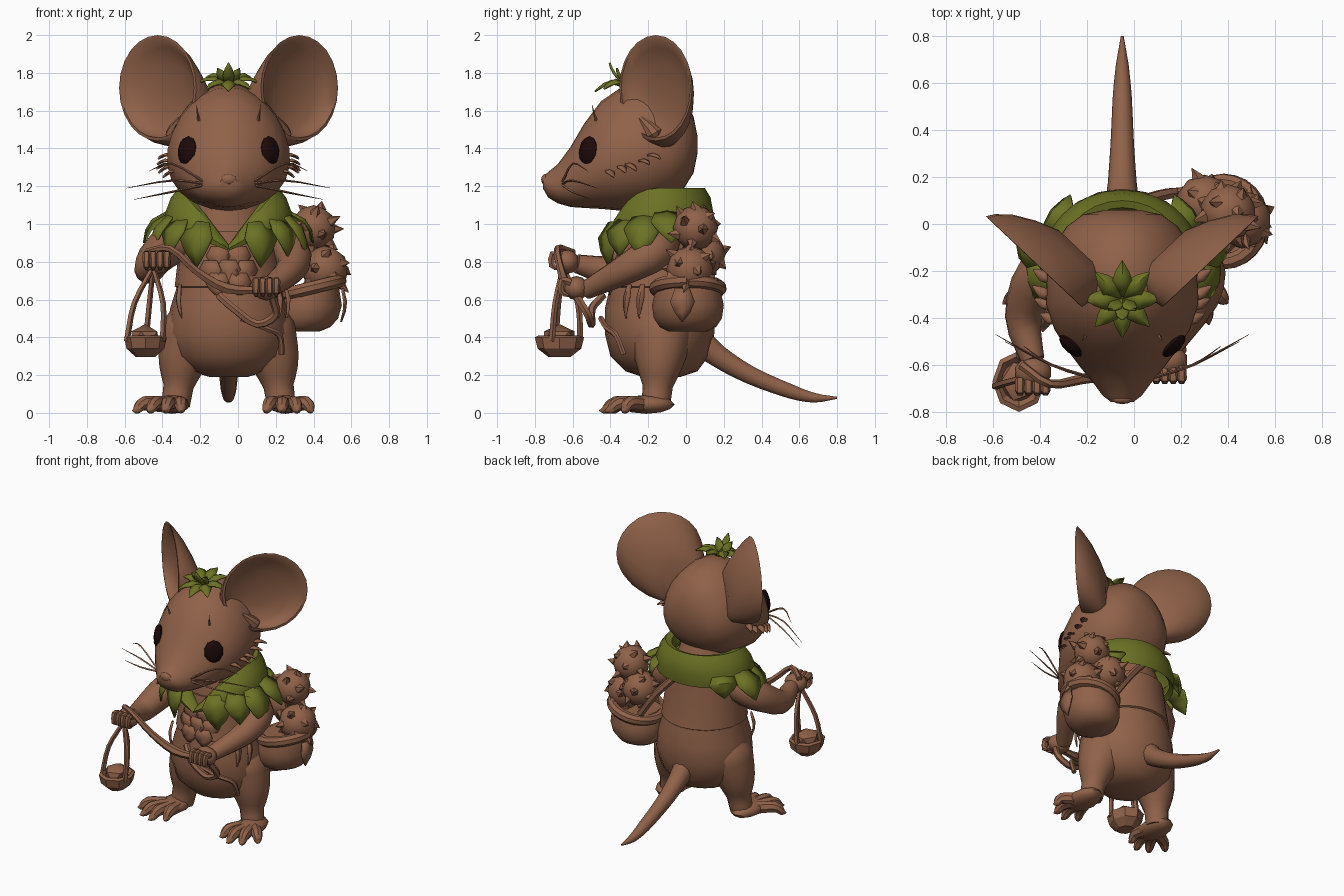
import bpy, bmesh, math, random
from mathutils import Vector as V
from mathutils.bvhtree import BVHTree

random.seed(4)
if "Cube" in bpy.data.objects:
    bpy.data.objects.remove(bpy.data.objects["Cube"])
C = -0.05                      # middle plane of the animal
X, Y, Z = V((1, 0, 0)), V((0, 1, 0)), V((0, 0, 1))


def material(name, rgb):
    m = bpy.data.materials.new(name)
    m.use_nodes = True
    m.diffuse_color = (*rgb, 1)
    m.node_tree.nodes["Principled BSDF"].inputs["Base Color"].default_value = (*rgb, 1)
    return m


FUR = material("brown fur", (0.28, 0.122, 0.067))
LEAF = material("leaf green", (0.15, 0.17, 0.018))
DARK = material("dark eye", (0.012, 0.003, 0.003))


def finish(name, bm, mat, angle=40):
    bmesh.ops.recalc_face_normals(bm, faces=bm.faces)
    me = bpy.data.meshes.new(name)
    bm.to_mesh(me)
    bm.free()
    me.materials.append(mat)
    ob = bpy.data.objects.new(name, me)
    bpy.context.collection.objects.link(ob)
    bpy.ops.object.select_all(action='DESELECT')
    bpy.context.view_layer.objects.active = ob
    ob.select_set(True)
    bpy.ops.object.shade_smooth_by_angle(angle=math.radians(angle))
    return ob


def oval(c, u, v, n=20):
    return [c + u * math.cos(i * math.tau / n) + v * math.sin(i * math.tau / n) for i in range(n)]


def loft(name, rings, mat=FUR, caps=True, angle=40):
    bm = bmesh.new()
    rows = [[bm.verts.new(p) for p in r] for r in rings]
    for a, b in zip(rows, rows[1:]):
        for i in range(len(a)):
            j = (i + 1) % len(a)
            bm.faces.new((a[i], a[j], b[j], b[i]))
    if caps:
        bm.faces.new(rows[0])
        bm.faces.new(rows[-1])
    return finish(name, bm, mat, angle)


def tube(name, pts, radii, mat=FUR, sides=10, steps=3):
    """Round tube through smoothly joined points with changing radius."""
    pts = [V(p) for p in pts]
    ext = [2 * pts[0] - pts[1]] + pts + [2 * pts[-1] - pts[-2]]
    path, rad = [], []
    for i in range(len(pts) - 1):
        a, b, c, d = ext[i:i + 4]
        for k in range(steps):
            t = k / steps
            path.append(0.5 * (2 * b + (c - a) * t + (2 * a - 5 * b + 4 * c - d) * t * t
                               + (3 * b - a - 3 * c + d) * t ** 3))
            rad.append(radii[i] * (1 - t) + radii[i + 1] * t)
    path.append(pts[-1])
    rad.append(radii[-1])
    rings, u = [], None
    for i, p in enumerate(path):
        d = (path[min(i + 1, len(path) - 1)] - path[max(i - 1, 0)]).normalized()
        u = u or (X if abs(d.x) < 0.8 else Y)
        u = (u - d * u.dot(d)).normalized()
        rings.append(oval(p, u * rad[i], d.cross(u) * rad[i], sides))
    return loft(name, rings, mat)


def ball(name, c, r, mat=FUR, level=2, z_axis=Z):
    bm = bmesh.new()
    bmesh.ops.create_icosphere(bm, subdivisions=level, radius=1)
    q = z_axis.to_track_quat('Z', 'Y')
    for v in bm.verts:
        v.co = V(c) + q @ V((v.co.x * r[0], v.co.y * r[1], v.co.z * r[2]))
    return finish(name, bm, mat)


def leaf(name, base, tip, width, out, mat=LEAF, bend=0.03):
    """Pointed leaf with a raised midrib."""
    base, tip, out = V(base), V(tip), V(out).normalized()
    side = (tip - base).cross(out).normalized()
    bm = bmesh.new()
    rows = []
    for t, w in ((0, 0.6), (0.4, 1), (0.7, 0.65), (1, 0.03)):
        p = base.lerp(tip, t) + out * bend * math.sin(math.pi * t)
        rows.append([bm.verts.new(p + side * w * k * width / 2 + out * (0 if k else bend * 0.7 * w))
                     for k in (-1, 0, 1)])
    for a, b in zip(rows, rows[1:]):
        for i in (0, 1):
            bm.faces.new((a[i], a[i + 1], b[i + 1], b[i]))
    ob = finish(name, bm, mat)
    ob.modifiers.new("thickness", 'SOLIDIFY').thickness = 0.01
    return ob


def surface(ob):
    me = ob.data
    return BVHTree.FromPolygons([v.co for v in me.vertices], [p.vertices for p in me.polygons])


# Torso and layered vest
body = [(.19, .1, .1, -.13), (.22, .2, .19, -.13), (.3, .29, .26, -.14), (.42, .325, .29, -.14),
        (.55, .31, .29, -.14), (.68, .27, .26, -.14), (.82, .26, .24, -.14), (.95, .24, .22, -.14),
        (1.08, .19, .19, -.15), (1.2, .16, .16, -.17)]
torso = loft("torso", [oval(V((C, y, z)), X * a, Y * b) for z, a, b, y in body])
vest = loft("vest", [oval(V((C, -.14, z)), X * a, Y * b) for z, a, b in
                     ((.66, .27, .26), (.67, .285, .275), (.8, .27, .25), (.96, .25, .23))])
chest = surface(vest)
for row, count in ((.84, 2), (.77, 3), (.70, 2)):
    for i in range(count):
        x = C + (i - (count - 1) / 2) * .13
        p, n, _, _ = chest.find_nearest(V((x, -.45, row)))
        leaf("vest_scale", p + Z * .05, p - Z * .08, .13, n, FUR, .006)

# Head: cross-sections from the back of the skull to the nose
skull = [(.06, 1.47, 1.37, .07), (.04, 1.57, 1.27, .16), (-.01, 1.65, 1.19, .225), (-.08, 1.71, 1.13, .27),
         (-.2, 1.745, 1.08, .305), (-.34, 1.725, 1.07, .31), (-.45, 1.65, 1.08, .275), (-.54, 1.53, 1.085, .22),
         (-.61, 1.41, 1.09, .17), (-.68, 1.315, 1.11, .115), (-.73, 1.275, 1.14, .08), (-.758, 1.25, 1.19, .045)]
rings = []
for y, top, low, w in skull:
    ring = oval(V((C, y, (top + low) / 2)), X * w, Z * (top - low) / 2, 24)
    for p in ring:
        k = (p.z - (top + low) / 2) / (top - low)
        p.x = C + (p.x - C) * (1.04 - .35 * k)
    rings.append(ring)
head = loft("head", rings)
skin = surface(head)
ball("nose", (C, -.745, 1.235), (.045, .022, .03))

for s in (-1, 1):
    def at(x, y, z):
        return V((C + s * x, y, z))

    # Cupped ear: outside from the base to the rim, then back down inside
    u = V((s * .73, .69, 0))
    base, rim = at(.16, -.13, 1.55), at(.375, -.16, 1.72)
    cup = [(0, .15), (.3, .2), (.6, .245), (.85, .273), (1, .28), (1.01, .265), (.85, .24), (.68, .18), (.57, .06)]
    loft("ear", [oval(base.lerp(rim, k) + Y * .02 * math.sin(math.pi * min(k, 1)), u * r, Z * r, 24)
                 for k, r in cup], angle=50)
    tube("ear_lobe", [at(.25, -.16, 1.42), at(.29, -.17, 1.48), at(.25, -.24, 1.56)], [.02, .045, .015], sides=8)

    # Eye, brow and cheek tufts, whiskers
    p, n, _, _ = skin.find_nearest(at(.24, -.54, 1.4))
    ball("eye", p, (.064, .078, .026), DARK, 2, V((n.x, n.y, n.z * .4)))
    p, n, _, _ = skin.find_nearest(at(.16, -.48, 1.55))
    tube("brow_tuft", [p, p + n * .015 + Z * .03, p + n * .03 + Z * .07], [.008, .005, .001], sides=4)
    for i in range(5):
        p, n, _, _ = skin.find_nearest(at(.4, -.45 + i * .07, 1.25 + i * .03))
        leaf("cheek_tuft", p - n * .015, p + n * .04 + V((s * .02, .05, -.02)), .05, Z, FUR, .01)
    for tip in ((.54, -.47, 1.19), (.5, -.5, 1.13), (.42, -.52, 1.28)):
        tube("whisker", [at(.11, -.66, 1.21), at(.3, -.6, tip[2] + .04), at(*tip)],
             [.007, .006, .001], sides=4)

    # Leg and clawed foot
    turn = .06 if s < 0 else 0
    tube("leg", [at(.12, -.13, .56), at(.19, -.13, .42), at(.245, -.14, .27), at(.265, -.15, .14),
                 at(.28, -.16, .04)], [.13, .172, .13, .08, .075], sides=12)
    ball("foot", at(.3, -.21, .045), (.095, .15, .05))
    for x, y in ((.19, -.41), (.28, -.46), (.37, -.43), (.45, -.34)):
        root = at(.3 + (x - .3) * .35, -.24, .045)
        tip = at(x + turn, y, .012)
        tube("toe", [root, root.lerp(tip, .6) + Z * .025, root.lerp(tip, .85), tip],
             [.042, .038, .024, .002], sides=8)

# Arms, hands and fingers
arms = {"right": [(-.24, -.15, .93), (-.4, -.22, .86), (-.47, -.4, .76), (-.43, -.58, .79)],
        "left": [(.14, -.12, .93), (.28, -.17, .85), (.28, -.32, .76), (.15, -.53, .65)]}
for side, pts in arms.items():
    tube(side + "_arm", pts, [.1, .105, .08, .05], sides=12)
    h = V(pts[-1]) + V((0, -.05, .01))
    ball(side + "_hand", h, (.08, .065, .065))
    for i in range(4):
        q = h + V((-.055 + i * .036, -.03, .03))
        tube(side + "_finger", [q, q + V((0, -.045, .01)), q + V((0, -.05, -.05)), q + V((0, -.01, -.07))],
             [.02, .022, .018, .008], sides=6, steps=2)

# Tail
tube("tail", [(C, .05, .4), (C, .17, .3), (C, .34, .2), (C, .55, .115), (C, .68, .08), (C, .8, .08)],
     [.08, .062, .05, .04, .027, .006])

# Sling rope between the hands, with a loose end on the hip
tube("sling_rope", [(-.48, -.6, .85), (-.36, -.68, .87), (-.22, -.66, .75), (-.06, -.63, .66), (.13, -.61, .65)],
     [.02, .018, .022, .03, .02], sides=6)
tube("rope_loop", [(.18, -.58, .62), (.2, -.52, .52), (.1, -.5, .47), (-.02, -.5, .55), (-.1, -.44, .62)],
     [.022] * 5, sides=6)
tube("rope_end", [(.02, -.45, .5), (.14, -.42, .45), (.22, -.37, .41), (.23, -.33, .31)], [.016] * 4, sides=6)
for x, y in ((.21, -.3), (.25, -.23), (-.31, -.3)):
    leaf("belt_flap", (x, y, .68), (x + .01, y - .02, .5), .045, (x - C, y + .14, 0), FUR, .015)

# Hanging bowl with a stone
B = V((-.49, -.67, 0))
loft("bowl", [oval(B + Z * z, X * r, Y * r * 1.15, 8) for z, r in
              ((.295, .05), (.34, .1), (.4, .113), (.41, .095), (.38, .07))], angle=25)
ball("bowl_stone", B + Z * .4, (.085, .095, .07), level=1)
for x, y in ((-.1, -.02), (.09, -.04), (0, .11)):
    d = V((x, y, 0))
    tube("bowl_cord", [B + d + Z * .38, B + d * .8 + V((.02, .01, .58)), V((-.45, -.65, .77))],
         [.017, .016, .014], sides=5)

# Side pouch with folded rim
P = V((.36, .01, 0))
loft("pouch", [oval(P + V((o, 0, z)), X * a, Y * b, 16) for z, a, b, o in
               ((.43, .09, .1, -.02), (.455, .14, .15, -.01), (.5, .17, .18, 0), (.57, .18, .19, .01),
                (.66, .155, .17, .02))])
rim = [P + V((.02 + .16 * math.cos(a), .17 * math.sin(a), .66 + .04 * math.cos(a)))
       for a in [i * math.tau / 12 for i in range(13)]]
tube("pouch_rim", rim, [.036] * 13, sides=8, steps=2)
leaf("pouch_flap", (.555, -.02, .66), (.55, -.02, .48), .13, X, FUR, .015)
tube("pouch_strap", [(.27, .13, .68), (.15, .13, .85), (0, .09, 1.02)], [.025] * 3, sides=6)

# Spiky seed burrs
for c, r in (((.4, .05, .98), .12), ((.46, .02, .76), .125), ((.3, .09, .84), .12)):
    c = V(c)
    ball("burr", c, (r, r, r))
    for i in range(16):
        z = 1 - 2 * (i + .5) / 16
        d = V((math.cos(i * 2.4) * math.sqrt(1 - z * z), math.sin(i * 2.4) * math.sqrt(1 - z * z), z))
        bend = V([random.uniform(-.02, .02) for _ in range(3)])
        tube("burr_spike", [c + d * r * .88, c + d * (r + .035) + bend], [.032, .001], sides=5, steps=1)


# Leaf collar: rolled ring falling to a V in front
def collar(rx, ry, z, dip):
    out = []
    for p in oval(V((C, -.15, z)), X * rx, Y * ry, 28):
        if p.y < -.15:
            p.z -= dip * (1 - abs(p.x - C) / rx)
        out.append(p)
    return out


loft("collar", [collar(*r) for r in ((.2, .2, 1.12, .25), (.22, .22, 1.18, .29), (.265, .25, 1.19, .3),
                                     (.305, .28, 1.14, .27), (.335, .295, 1.06, .19), (.335, .285, .98, .12),
                                     (.3, .27, 1.0, .13))], LEAF, caps=False)
# Hanging leaves: angle towards the front, width, drop, spread
for s in (-1, 1):
    for deg, width, drop, spread in ((60, .2, .24, .03), (36, .2, .2, .08), (14, .2, .23, .12),
                                     (-10, .2, .17, .15), (-38, .2, .15, .06)):
        a = math.radians(deg)
        d = V((s * math.cos(a), -math.sin(a), 0))
        start = V((C + d.x * .31, -.15 + d.y * .27, 1.07 - .07 * max(0, math.sin(a))))
        leaf("collar_leaf", start, start + d * spread - Z * drop, width, d + Z * .5)

# Leaf rosette on the crown
R = V((C, -.32, 1.735))
for i in range(8):
    a = i * math.tau / 8 + math.pi / 2
    d = V((math.cos(a), math.sin(a), 0))
    leaf("crown_leaf", R + d * .01, R + d * .165 + Z * (.015 + d.y * .045), .09, Z, bend=.025)
for x, y, z in ((-.06, -.05, .09), (.06, -.05, .09), (0, -.08, .12)):
    leaf("crown_bud", R, R + V((x, y, z)), .06, (x, -.1, .05), bend=.015)
